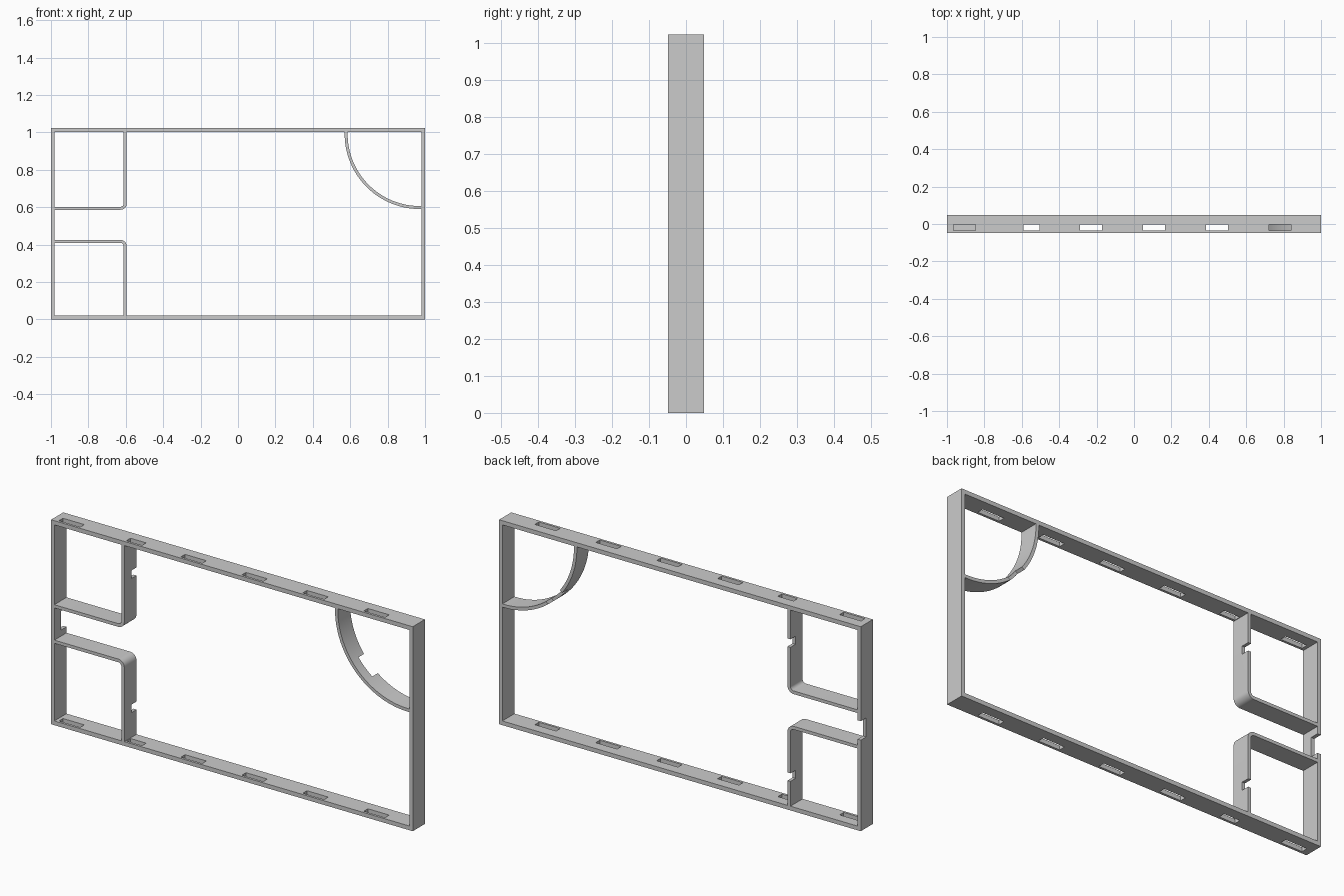
import bpy, bmesh
from math import cos, sin, radians

if "Cube" in bpy.data.objects:
    bpy.data.objects.remove(bpy.data.objects["Cube"])

H = 1.022      # overall height
D = 0.048      # half depth
SIDE = 0.018   # side wall thickness
BAR = 0.021    # top and bottom bar thickness


def arc(cx, cz, r, a0, a1, n):
    return [(cx + r * cos(radians(a0 + (a1 - a0) * i / n)),
             cz + r * sin(radians(a0 + (a1 - a0) * i / n))) for i in range(n + 1)]


def extrude(name, profile, y0=-D, y1=D):
    """Extrude an (x, z) outline along y."""
    bm = bmesh.new()
    face = bm.faces.new([bm.verts.new((x, y0, z)) for x, z in profile])
    new = bmesh.ops.extrude_face_region(bm, geom=[face])["geom"]
    verts = [g for g in new if isinstance(g, bmesh.types.BMVert)]
    bmesh.ops.translate(bm, verts=verts, vec=(0, y1 - y0, 0))
    bmesh.ops.recalc_face_normals(bm, faces=bm.faces)
    me = bpy.data.meshes.new(name)
    bm.to_mesh(me)
    bm.free()
    ob = bpy.data.objects.new(name, me)
    bpy.context.collection.objects.link(ob)
    return ob


def box(x0, x1, y0, y1, z0, z1):
    return extrude("cutter", [(x0, z0), (x1, z0), (x1, z1), (x0, z1)], y0, y1)


def cut(ob, cutters):
    """Subtract each cutter from the part and discard it."""
    bpy.context.view_layer.objects.active = ob
    for c in cutters:
        mod = ob.modifiers.new("cut", 'BOOLEAN')
        mod.operation, mod.solver, mod.object = 'DIFFERENCE', 'EXACT', c
        bpy.ops.object.modifier_apply(modifier=mod.name)
        bpy.data.objects.remove(c)


def smooth(ob):
    bpy.ops.object.select_all(action='DESELECT')
    ob.select_set(True)
    bpy.context.view_layer.objects.active = ob
    bpy.ops.object.shade_smooth_by_angle(angle=radians(30))


# Outer rectangular frame with slots through both bars and a notch in the left wall
frame = extrude("outer_frame", [(-1, 0), (1, 0), (1, H), (-1, H)])
slots = [(-0.965, -0.847), (-0.592, -0.505), (-0.29, -0.172),
         (0.047, 0.165), (0.384, 0.502), (0.721, 0.839)]
cut(frame, [box(-1 + SIDE, 1 - SIDE, -0.1, 0.1, BAR, H - BAR)]
    + [box(a, b, -0.036, -0.004, -0.1, H + 0.1) for a, b in slots]
    + [box(-1.1, -0.95, 0.005, 0.1, 0.455, 0.55)])

# Two rounded L-shaped corner partitions, the upper mirrored from the lower
X, Z, T, R = -0.595, 0.425, 0.016, 0.034
outer = [(-0.985, Z)] + arc(X - R, Z - R, R, 90, 0, 8) + [(X, 0.01)]
inner = [(-0.985, Z - T)] + arc(X - R, Z - R, R - T, 90, 0, 8) + [(X - T, 0.01)]
lower = outer + inner[::-1]
for name, prof, nz in (("lower_partition", lower, 0.165),
                       ("upper_partition", [(x, 1.011 - z) for x, z in lower], 0.835)):
    part = extrude(name, prof)
    cut(part, [box(-0.7, -0.5, 0.008, 0.1, nz - 0.02, nz + 0.02)])
    smooth(part)

# Quarter-round partition in the upper right corner, with a notch half way
cx, cz, r = 0.972, 0.992, 0.402
quarter = ([(cx - r, H - 0.012)] + arc(cx, cz, r, 180, 270, 32) + [(0.99, cz - r)]
           + [(0.99, cz - r + T)] + arc(cx, cz, r - T, 270, 180, 32)
           + [(cx - r + T, H - 0.012)])
curve = extrude("curved_partition", quarter)
wedge = [(cx + q * cos(radians(a)), cz + q * sin(radians(a)))
         for q, a in ((0.3, 217), (0.5, 217), (0.5, 233), (0.3, 233))]
cut(curve, [extrude("cutter", wedge, 0.004, 0.1)])
smooth(curve)
